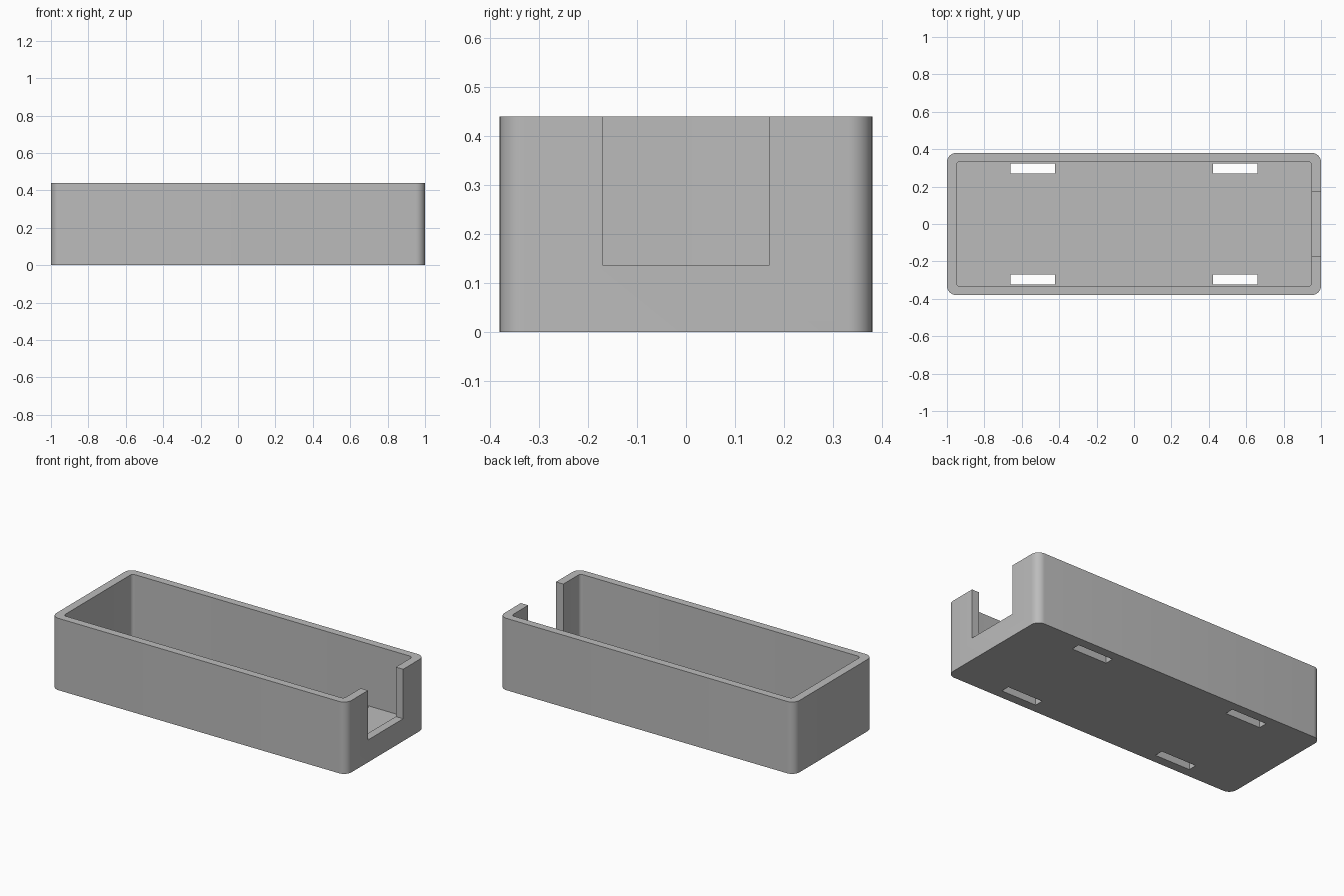
import bpy, bmesh
from math import cos, sin, pi, radians

if "Cube" in bpy.data.objects:
    bpy.data.objects.remove(bpy.data.objects["Cube"], do_unlink=True)

# Plain grey plastic
grey = bpy.data.materials.new("grey plastic")
grey.use_nodes = True
colour = (0.5, 0.5, 0.5, 1)
grey.diffuse_color = colour
grey.node_tree.nodes["Principled BSDF"].inputs["Base Color"].default_value = colour

HALF_X, HALF_Y, HEIGHT = 1.0, 0.38, 0.44
WALL, FLOOR = 0.05, 0.06
NOTCH_HALF, NOTCH_SILL = 0.17, 0.137


def rounded_block(name, hx, hy, z0, z1, radius, centre=(0, 0), steps=8):
    """Upright block whose vertical edges are rounded (radius 0 = square)."""
    bm = bmesh.new()
    ring = []
    for quarter, (sx, sy) in enumerate([(1, 1), (-1, 1), (-1, -1), (1, -1)]):
        for i in range(steps + 1 if radius else 1):
            a = (quarter + i / steps) * pi / 2
            ring.append(bm.verts.new((centre[0] + sx * (hx - radius) + radius * cos(a),
                                      centre[1] + sy * (hy - radius) + radius * sin(a), z0)))
    base = bm.faces.new(ring)
    top = bmesh.ops.extrude_face_region(bm, geom=[base])["geom"]
    bmesh.ops.translate(bm, vec=(0, 0, z1 - z0),
                        verts=[v for v in top if isinstance(v, bmesh.types.BMVert)])
    bmesh.ops.recalc_face_normals(bm, faces=bm.faces)
    mesh = bpy.data.meshes.new(name)
    bm.to_mesh(mesh)
    bm.free()
    mesh.materials.append(grey)
    obj = bpy.data.objects.new(name, mesh)
    bpy.context.collection.objects.link(obj)
    return obj


# Outer body
tray = rounded_block("open_tray", HALF_X, HALF_Y, 0, HEIGHT, 0.05)

# Cutters: cavity, end notch, four strap slots
cutters = [
    rounded_block("cavity_cutter", HALF_X - WALL, HALF_Y - WALL + 0.003, FLOOR, HEIGHT + 0.1, 0.02),
    rounded_block("notch_cutter", 0.1, NOTCH_HALF, NOTCH_SILL, HEIGHT + 0.1, 0, (HALF_X, 0)),
]
for sx in (-1, 1):
    for sy in (-1, 1):
        cutters.append(rounded_block("slot_cutter", 0.119, 0.027, -0.1, FLOOR + 0.05, 0,
                                     (sx * 0.542, sy * 0.296)))

bpy.ops.object.select_all(action="DESELECT")
bpy.context.view_layer.objects.active = tray
tray.select_set(True)
for cutter in cutters:
    cutter.hide_render = True
    mod = tray.modifiers.new("cut", "BOOLEAN")
    mod.operation = "DIFFERENCE"
    mod.solver = "EXACT"
    mod.object = cutter
    bpy.ops.object.modifier_apply(modifier=mod.name)
    bpy.data.objects.remove(cutter, do_unlink=True)

# Soft corners, crisp rims
bpy.ops.object.shade_smooth_by_angle(angle=radians(30))
